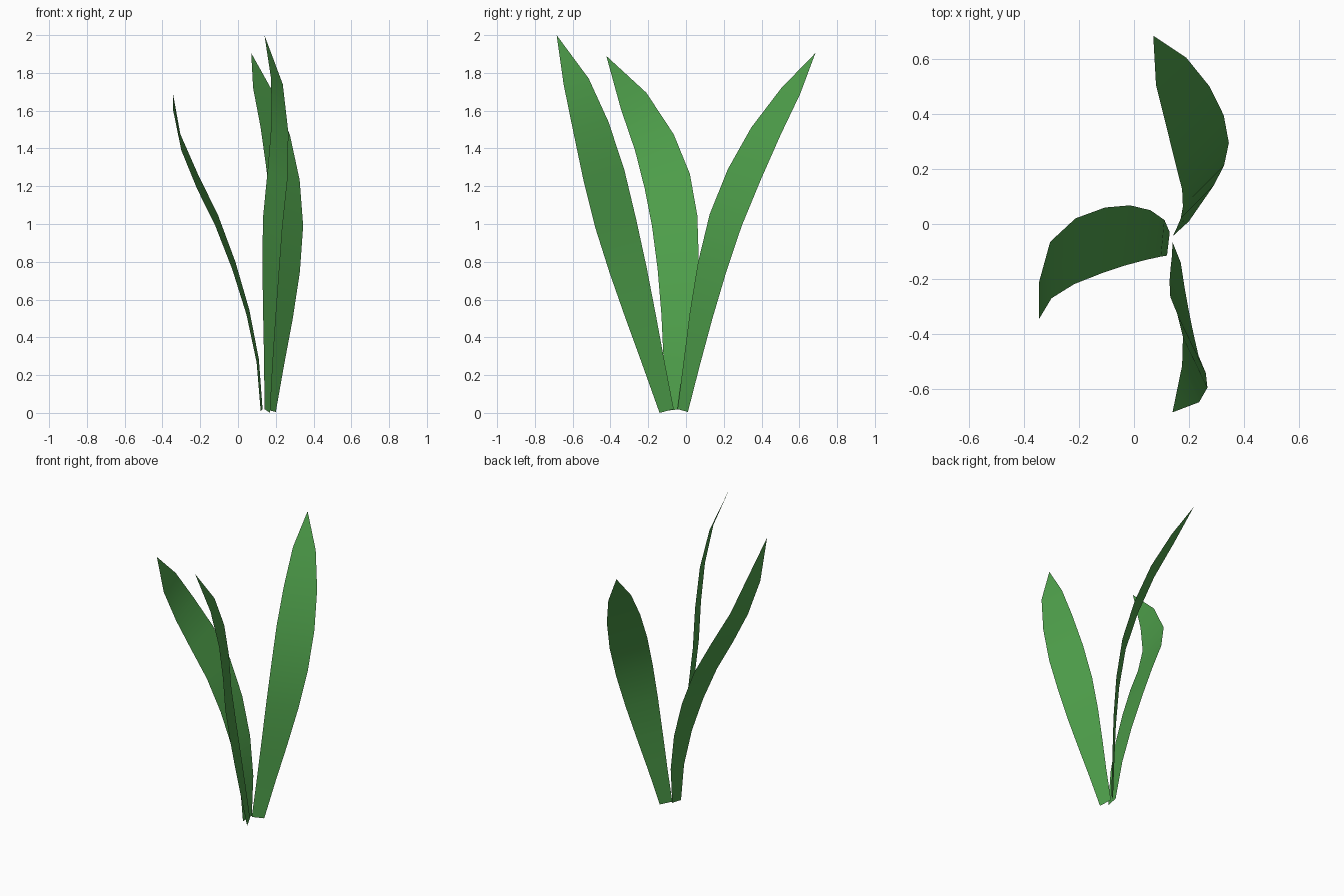
import bpy
from mathutils import Vector

green = bpy.data.materials.new("leaf green")
green.diffuse_color = (0.075, 0.34, 0.068, 1)


def edge(keys):
    """Fill in the odd rows between key rows 0, 2, 4, 6, 7, 8."""
    a, b, c, d, e, tip = [Vector(k) for k in keys]
    r1 = (5 * a + 15 * b - 5 * c + d) / 16
    r3 = (9 * b + 9 * c - a - d) / 16
    r5 = (9 * c + 9 * d - b - tip) / 16
    return [a, r1, b, r3, c, r5, d, e]


def leaf(name, left, right, tip):
    """Curved blade: strip of quads between two edges, closed by a tip."""
    l, r = edge(left + [tip]), edge(right + [tip])
    n = len(l)
    faces = [(i, n + i, n + i + 1, i + 1) for i in range(n - 1)]
    faces.append((n - 1, 2 * n - 1, 2 * n))
    mesh = bpy.data.meshes.new(name)
    mesh.from_pydata(l + r + [Vector(tip)], [], faces)
    mesh.materials.append(green)
    mesh.shade_smooth()
    bpy.context.collection.objects.link(bpy.data.objects.new(name, mesh))


# Blade leaning to the front
leaf("front_leaf",
     [(.17, -.14, .0), (.20, -.32, .50), (.235, -.48, .98), (.267, -.595, 1.48), (.237, -.648, 1.74)],
     [(.14, -.065, .02), (.133, -.16, .52), (.132, -.265, 1.03), (.178, -.41, 1.54), (.175, -.515, 1.77)],
     (.14, -.685, 2.0))

# Blade leaning to the back
leaf("back_leaf",
     [(.14, -.045, .02), (.17, .02, .53), (.175, .125, 1.05), (.12, .345, 1.51), (.08, .505, 1.72)],
     [(.20, .01, .005), (.29, .14, .50), (.345, .295, .99), (.275, .50, 1.47), (.19, .605, 1.69)],
     (.07, .685, 1.905))

# Blade arching out to the side
leaf("side_leaf",
     [(.12, -.115, .01), (.045, -.13, .52), (-.12, -.18, .99), (-.30, -.27, 1.39), (-.345, -.345, 1.61)],
     [(.13, -.03, .02), (.06, .05, .545), (-.105, .06, 1.045), (-.305, -.065, 1.475), (-.345, -.21, 1.695)],
     (-.345, -.422, 1.89))
